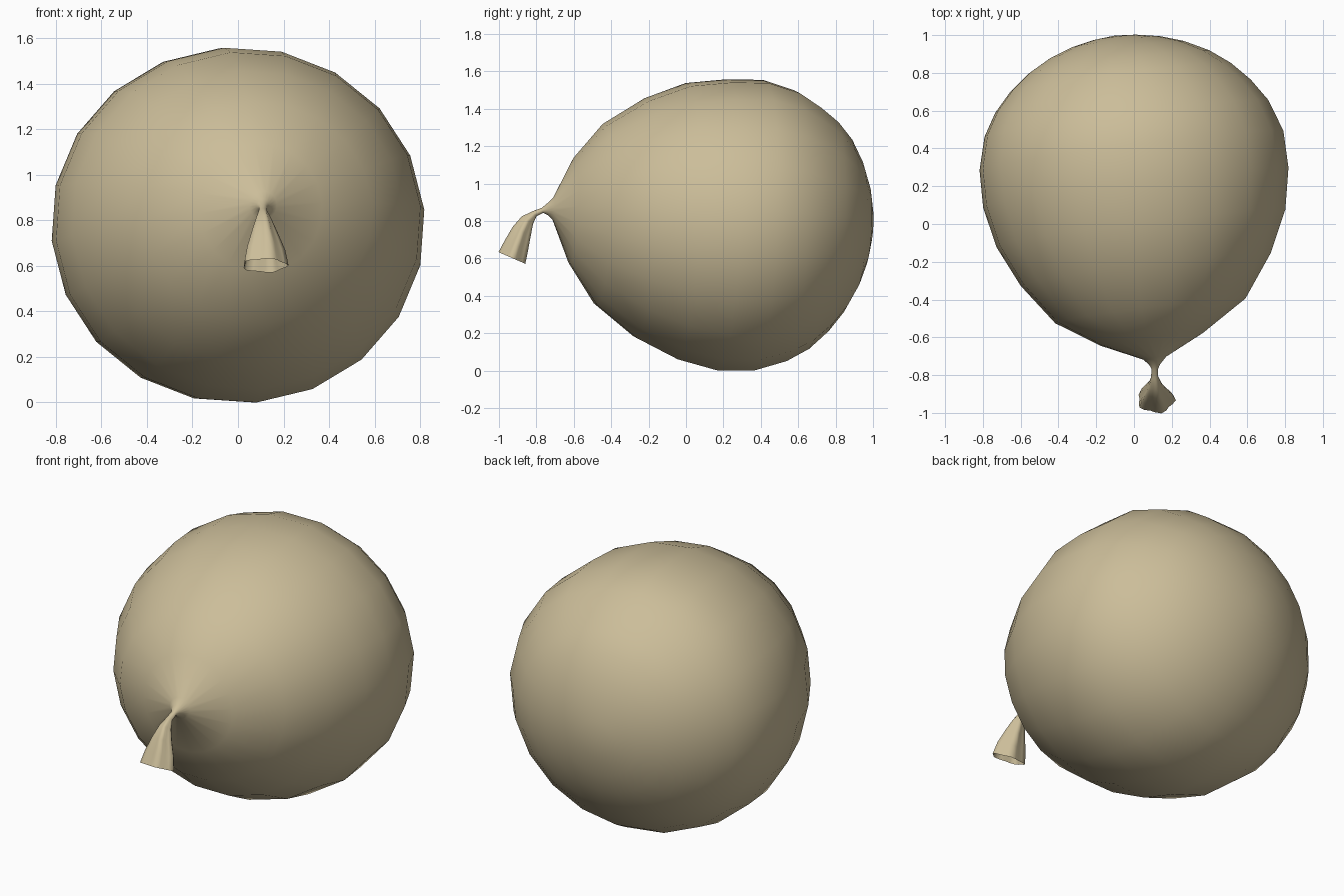
import bpy, bmesh, math
from mathutils import Vector

SEG = 20

latex = bpy.data.materials.new("tan latex")
latex.diffuse_color = (0.60, 0.51, 0.32, 1)

BODY = (-0.127, 1, -0.04)      # long axis of the inflated body
# each ring: centre, radius across, radius up, axis, depth of folds
rings = [
    # fluted open mouth
    ((0.115, -0.932, 0.613), 0.096, 0.075, (0, 0.40, 0.92), 0.10),
    ((0.115, -0.908, 0.680), 0.080, 0.063, (0, 0.42, 0.91), 0.14),
    ((0.112, -0.880, 0.755), 0.054, 0.050, (0, 0.45, 0.89), 0.14),
    ((0.110, -0.850, 0.815), 0.033, 0.035, (0, 0.55, 0.83), 0.10),
    # pinched neck
    ((0.108, -0.812, 0.850), 0.019, 0.017, (0, 0.80, 0.60), 0),
    ((0.108, -0.770, 0.868), 0.017, 0.014, (0, 0.97, 0.20), 0),
    ((0.108, -0.745, 0.875), 0.030, 0.030, (-0.05, 1, 0), 0),
    ((0.108, -0.712, 0.878), 0.062, 0.062, BODY, 0),
    # inflated body
    ((0.095, -0.612, 0.865), 0.275, 0.285, BODY, 0),
    ((0.085, -0.462, 0.845), 0.510, 0.487, BODY, 0),
    ((0.060, -0.243, 0.825), 0.670, 0.645, BODY, 0),
    ((0.035, -0.025, 0.810), 0.774, 0.742, BODY, 0),
    ((0.008, 0.190, 0.790), 0.818, 0.782, BODY, 0),
    ((-0.015, 0.387, 0.789), 0.814, 0.780, BODY, 0),
    ((-0.042, 0.557, 0.786), 0.760, 0.727, BODY, 0),
    ((-0.060, 0.675, 0.780), 0.684, 0.655, BODY, 0),
    ((-0.072, 0.775, 0.786), 0.590, 0.568, BODY, 0),
    ((-0.082, 0.855, 0.790), 0.485, 0.468, BODY, 0),
    ((-0.092, 0.920, 0.790), 0.360, 0.345, BODY, 0),
    ((-0.098, 0.962, 0.790), 0.235, 0.225, BODY, 0),
    ((-0.102, 0.985, 0.790), 0.115, 0.110, BODY, 0),
]

bm = bmesh.new()
loops = []
for centre, rx, rz, axis, fold in rings:
    d = Vector(axis).normalized()
    u = d.cross(Vector((0, -0.3, 1))).normalized()
    v = u.cross(d)
    loop = []
    for i in range(SEG):
        a = 2 * math.pi * (i + 0.15) / SEG
        k = 1 + fold * math.cos(5 * a)       # five soft folds around the mouth
        loop.append(bm.verts.new(Vector(centre) + u * rx * k * math.cos(a)
                                 + v * rz * k * math.sin(a)))
    loops.append(loop)

for p, q in zip(loops, loops[1:]):
    for i in range(SEG):
        j = (i + 1) % SEG
        bm.faces.new((p[i], p[j], q[j], q[i]))

# rounded far end
tip = bm.verts.new((-0.104, 0.995, 0.79))
for i in range(SEG):
    bm.faces.new((loops[-1][i], loops[-1][(i + 1) % SEG], tip))

bmesh.ops.recalc_face_normals(bm, faces=bm.faces)
if tip.link_faces[0].normal.y < 0:
    bmesh.ops.reverse_faces(bm, faces=bm.faces)

# centre in x and y, rest on the ground
lo = [min(w.co[k] for w in bm.verts) for k in range(3)]
hi = [max(w.co[k] for w in bm.verts) for k in range(3)]
bmesh.ops.translate(bm, verts=bm.verts, vec=(-(lo[0] + hi[0]) / 2, -(lo[1] + hi[1]) / 2, -lo[2]))

for f in bm.faces:
    f.smooth = True
mesh = bpy.data.meshes.new("balloon")
bm.to_mesh(mesh)
bm.free()
mesh.materials.append(latex)
balloon = bpy.data.objects.new("balloon", mesh)
bpy.context.collection.objects.link(balloon)
